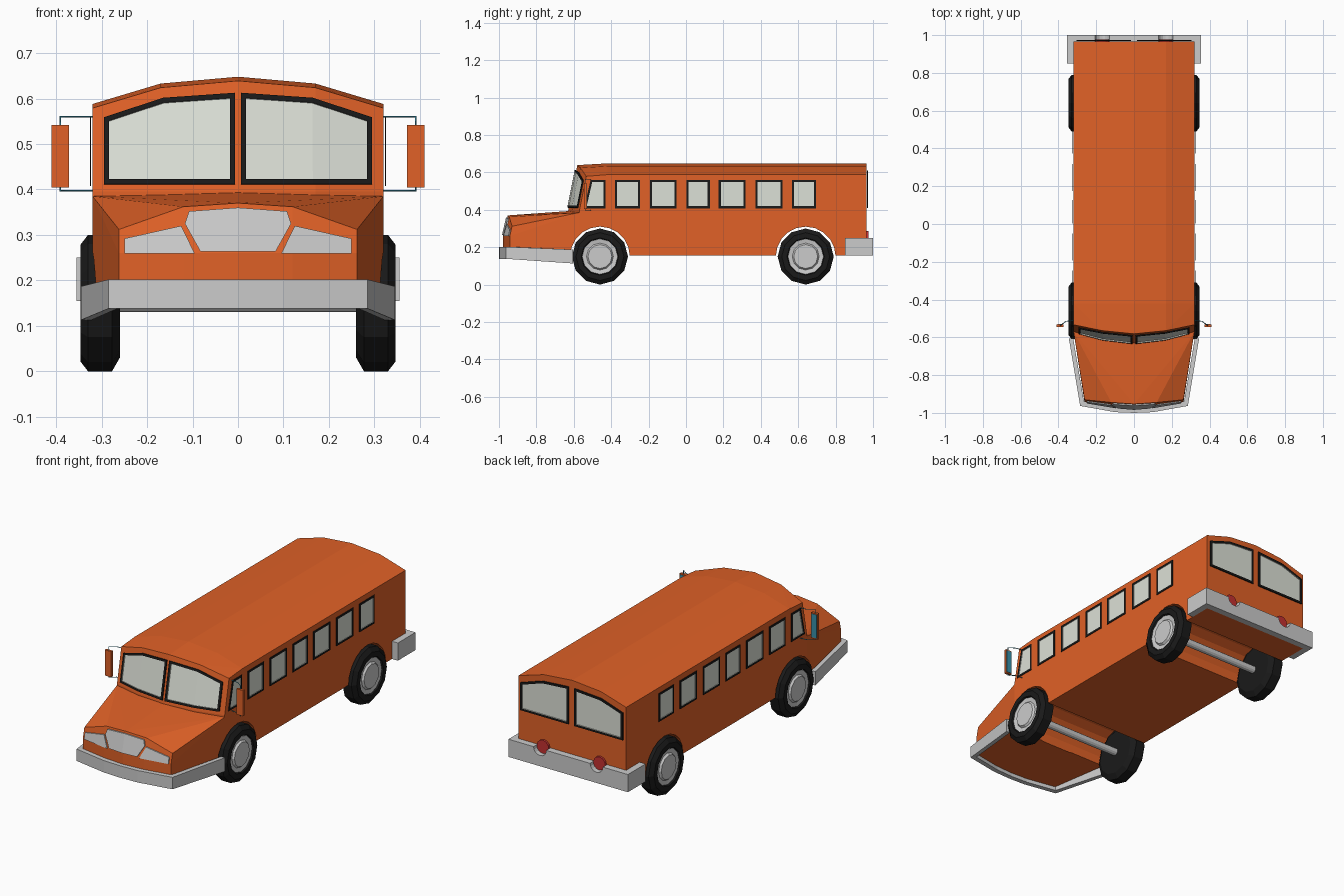
import bpy, bmesh, math
from mathutils import Vector, Matrix

if "Cube" in bpy.data.objects:
    bpy.data.objects.remove(bpy.data.objects["Cube"])


def material(name, rgb):
    m = bpy.data.materials.new(name)
    m.diffuse_color = (*rgb, 1)
    m.use_nodes = True
    m.node_tree.nodes["Principled BSDF"].inputs["Base Color"].default_value = m.diffuse_color
    return m


ORANGE = material("orange", (0.75, 0.12, 0.02))
BLACK = material("black", (0.01, 0.01, 0.01))
GLASS = material("glass", (0.72, 0.75, 0.68))
RED = material("red", (0.55, 0.03, 0.03))
TEAL = material("teal", (0.04, 0.28, 0.4))


def finish(name, bm, *mats):
    me = bpy.data.meshes.new(name)
    bm.to_mesh(me)
    bm.free()
    ob = bpy.data.objects.new(name, me)
    bpy.context.collection.objects.link(ob)
    for m in mats:
        me.materials.append(m)
    return ob


def hull(name, half, mat):
    """Convex solid from the points of one half, mirrored in x."""
    bm = bmesh.new()
    for x, y, z in half:
        for s in ((1, -1) if x else (1,)):
            bm.verts.new((s * x, y, z))
    bmesh.ops.convex_hull(bm, input=bm.verts[:])
    bmesh.ops.dissolve_limit(bm, angle_limit=0.01, verts=bm.verts[:], edges=bm.edges[:])
    bmesh.ops.recalc_face_normals(bm, faces=bm.faces[:])
    return finish(name, bm, mat)


def cylinder(name, centre, r, length, axis, n, *mats):
    bm = bmesh.new()
    rot = Matrix.Rotation(math.pi / 2, 4, 'Y' if axis == 'X' else 'X')
    bmesh.ops.create_cone(bm, cap_ends=True, segments=n, radius1=r, radius2=r, depth=length,
                          matrix=Matrix.Translation(centre) @ rot)
    return finish(name, bm, *mats)


def cut(ob, cutter):
    mod = ob.modifiers.new("cut", 'BOOLEAN')
    mod.operation, mod.object = 'DIFFERENCE', cutter
    dg = bpy.context.evaluated_depsgraph_get()
    me = bpy.data.meshes.new_from_object(ob.evaluated_get(dg))
    ob.modifiers.clear()
    ob.data = me
    bpy.data.objects.remove(cutter)


def panel(name, pts, faces, out, frame=0.011, depth=0.006):
    """Window: recessed glass in a raised black frame."""
    bm = bmesh.new()
    out = Vector(out)
    vs = [bm.verts.new(Vector(p) + out * 0.003) for p in pts]
    fs = [bm.faces.new([vs[i] for i in f]) for f in faces]
    bm.normal_update()
    for f in fs:
        if f.normal.dot(out) < 0:
            f.normal_flip()
        f.material_index = 1
    ring = bmesh.ops.inset_region(bm, faces=fs, thickness=frame, use_even_offset=True,
                                  use_boundary=True)["faces"]
    for f in ring:
        f.material_index = 0
    geo = bmesh.ops.extrude_face_region(bm, geom=ring)["geom"]
    bmesh.ops.translate(bm, vec=out * depth, verts=[g for g in geo if isinstance(g, bmesh.types.BMVert)])
    return finish(name, bm, BLACK, GLASS)


def prism(name, pts, shift, *mats):
    bm = bmesh.new()
    f = bm.faces.new([bm.verts.new(p) for p in pts])
    geo = bmesh.ops.extrude_face_region(bm, geom=[f], use_keep_orig=True)["geom"]
    bmesh.ops.translate(bm, vec=shift, verts=[g for g in geo if isinstance(g, bmesh.types.BMVert)])
    bmesh.ops.recalc_face_normals(bm, faces=bm.faces[:])
    return finish(name, bm, *mats)


def strip(name, rows):
    """Wrap-around bumper. Rows: outer x, y, inner x, y, bottom, top for one half."""
    rows = rows + [(-a, b, -c, d, e, f) for a, b, c, d, e, f in reversed(rows) if a]
    bm = bmesh.new()
    rings = [[bm.verts.new(p) for p in ((a, b, e), (a, b, f), (c, d, f), (c, d, e))]
             for a, b, c, d, e, f in rows]
    for p, q in zip(rings, rings[1:]):
        for i in range(4):
            j = (i + 1) % 4
            bm.faces.new((p[i], p[j], q[j], q[i]))
    bm.faces.new(rings[0])
    bm.faces.new(rings[-1])
    bmesh.ops.recalc_face_normals(bm, faces=bm.faces[:])
    return finish(name, bm)


def lerp(x, table):
    x = abs(x)
    for (x0, y0), (x1, y1) in zip(table, table[1:]):
        if x <= x1:
            return y0 + (y1 - y0) * (x - x0) / (x1 - x0)
    return table[-1][1]


def screen(x, z):   # windscreen surface
    return (x, lerp(x, [(0, -.63), (.17, -.61), (.32, -.57)]) + .2 * (z - .395), z)


def nose(x, z):     # grille surface
    return (x, lerp(x, [(0, -.978), (.12, -.968), (.26, -.942)]) + .23 * max(z - .26, 0), z)


# Body and bonnet
roof = [(0, .648), (.17, .633), (.32, .588)]
body = [(x, y, z) for y in (.965, -.42) for x, z in roof] + [(.32, .965, .155)]
body += [screen(x, z - .009) for x, z in roof]
body += [(x, screen(x, .395)[1], z) for x in (0, .17, .32) for z in (.395, .155)]
body = hull("body", body, ORANGE)
bonnet = [nose(x, z) for x, top in ((0, .37), (.12, .362), (.262, .312)) for z in (top, .26, .158)]
bonnet += [(.32, -.57, .385), (.32, -.57, .158), (.17, -.6, .389), (0, -.615, .394)]
bonnet = hull("bonnet", bonnet, ORANGE)

# Wheel tunnels, axles and wheels
TYRE = [(.26, .0), (.26, .12), (.277, .15), (.33, .15), (.347, .128), (.347, .1), (.33, .092)]
HUB = [(.325, .1), (.34, .095), (.336, .072), (.346, .064), (.346, 0)]


def lathe(name, prof, s, y, *mats):
    bm = bmesh.new()
    vs = [bm.verts.new((s * x, y, .15 - r)) for x, r in prof]
    es = [bm.edges.new(e) for e in zip(vs, vs[1:])]
    bmesh.ops.spin(bm, geom=vs + es, cent=(0, y, .15), axis=(1, 0, 0), angle=2 * math.pi,
                   steps=12, use_merge=True)
    bmesh.ops.remove_doubles(bm, verts=bm.verts[:], dist=1e-5)
    bmesh.ops.recalc_face_normals(bm, faces=bm.faces[:])
    f = max(bm.faces, key=lambda f: f.calc_center_median().x * s)
    if f.normal.x * s < 0:
        bmesh.ops.reverse_faces(bm, faces=bm.faces[:])
    finish(name, bm, *mats)


for where, y in (("front", -.46), ("rear", .64)):
    for part in ((body, bonnet) if where == "front" else (body,)):
        cut(part, cylinder("arch_cutter", (0, y, .15), .16, 1, 'X', 20))
    cylinder(where + "_axle", (0, y, .15), .02, .56, 'X', 12)
    for s in (1, -1):
        lathe(where + "_tyre", TYRE, s, y, BLACK)
        lathe(where + "_hub", HUB, s, y)

# Bumpers, the rear one notched for the tail lights
strip("front_bumper", [(.345, -.605, .322, -.605, .113, .187), (.285, -.963, .265, -.94, .138, .202),
                       (.1, -.996, .1, -.97, .138, .202), (0, -1, 0, -.975, .138, .202)])
rear = strip("rear_bumper", [(.355, .85, .32, .85, .155, .25), (.355, 1, .32, .965, .155, .25),
                             (0, 1, 0, .965, .155, .25)])
for s in (1, -1):
    cut(rear, cylinder("notch_cutter", (s * .168, 1, .25), .038, .2, 'Y', 16))
    cylinder("tail_light", (s * .168, .968, .25), .036, .016, 'Y', 12, RED)

# Windscreen and rear windows
PANE = [(.007, .41), (.165, .41), (.295, .41), (.295, .557), (.165, .6), (.007, .611)]
for s in (1, -1):
    quads = [(0, 1, 4, 5), (1, 2, 3, 4)]
    panel("windscreen", [screen(s * x, z) for x, z in PANE], quads, (0, -1, .2))
    panel("rear_window", [(s * (x + .01), .965, z) for x, z in PANE], quads, (0, 1, 0))
    # Side windows
    for y0, y1, lean in ((-.545, -.43, .035), (-.38, -.245, 0), (-.193, -.05, 0), (.002, .127, 0),
                         (.175, .318, 0), (.372, .515, 0), (.567, .695, 0)):
        panel("side_window", [(s * .32, y0, .408), (s * .32, y1, .408), (s * .32, y1, .56),
                              (s * .32, y0 + lean, .56)], [(0, 1, 2, 3)], (s, 0, 0), depth=.003)
    # Headlights
    prism("headlight", [nose(s * x, z) for x, z in ((.125, .32), (.25, .292), (.25, .259), (.095, .259))],
          (0, -.006, 0))
    # Half of the grille
    prism("grille", [nose(s * x, z) for x, z in ((0, .36), (.108, .352), (.117, .325), (.083, .264), (0, .264))],
          (0, -.007, 0))
    # Wing mirror with glass and wire brackets
    prism("mirror", [(s * x, -.545, z) for x, z in ((.372, .404), (.41, .404), (.41, .542), (.372, .542))],
          (0, .014, 0), ORANGE)
    prism("mirror_glass", [(s * x, -.531, z) for x, z in ((.376, .41), (.406, .41), (.406, .536), (.376, .536))],
          (0, .002, 0), TEAL)
    for z, end in ((.56, .535), (.397, .41)):
        cu = bpy.data.curves.new("mirror_bracket", 'CURVE')
        cu.dimensions, cu.bevel_depth, cu.bevel_resolution = '3D', .002, 0
        path = [(.318, -.51, z), (.36, -.515, z), (.391, -.538, z), (.391, -.538, end)]
        sp = cu.splines.new('POLY')
        sp.points.add(len(path) - 1)
        for p, (x, y, h) in zip(sp.points, path):
            p.co = (s * x, y, h, 1)
        cu.materials.append(TEAL)
        bpy.context.collection.objects.link(bpy.data.objects.new("mirror_bracket", cu))
